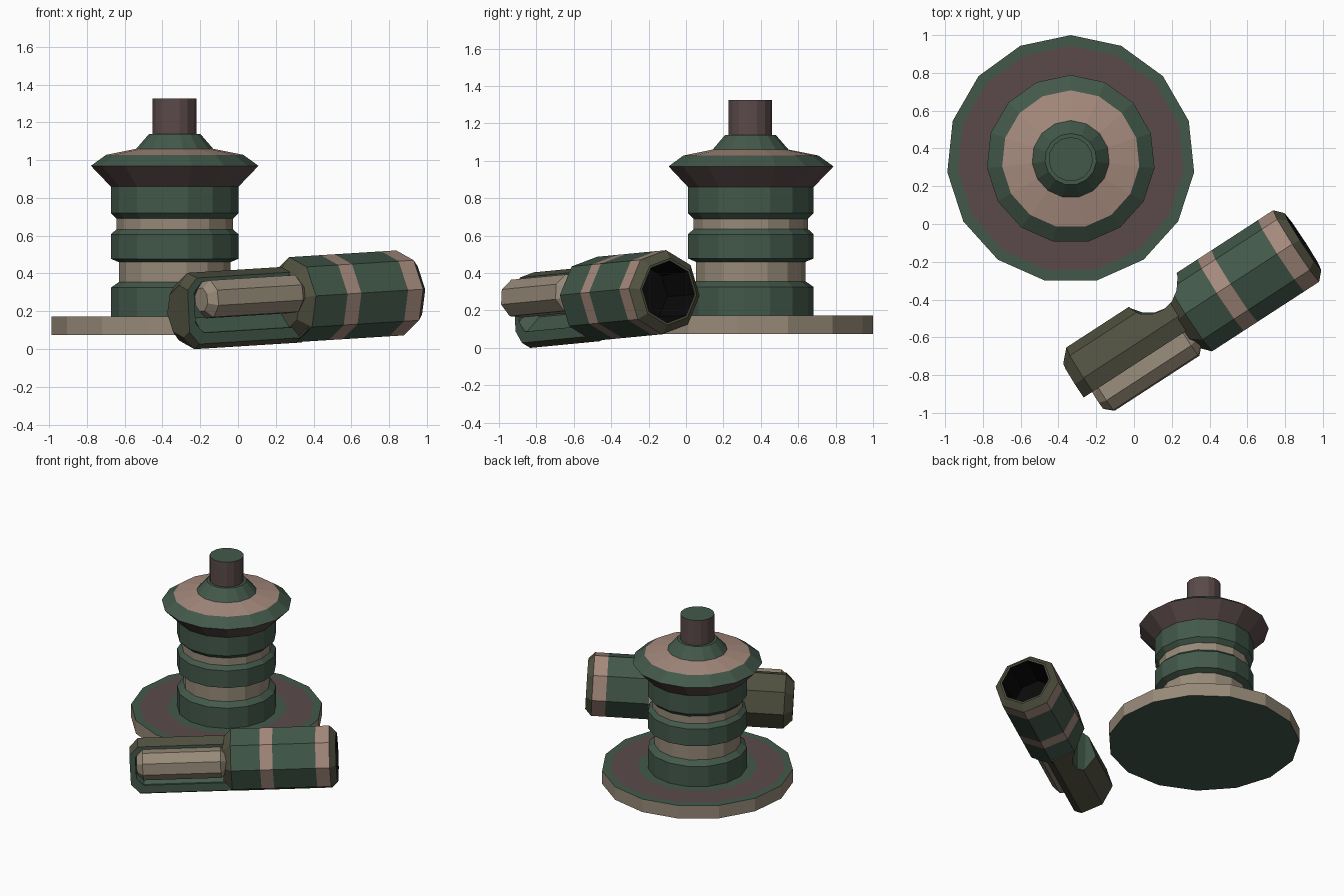
import bpy, bmesh, math
from mathutils import Matrix

if "Cube" in bpy.data.objects:
    bpy.data.objects.remove(bpy.data.objects["Cube"])

# shared palette, same slot order on every object
PALETTE = {
    "green": (0.055, 0.098, 0.068), "brown": (0.105, 0.068, 0.068),
    "pink": (0.38, 0.255, 0.205), "beige": (0.31, 0.255, 0.19),
    "olive": (0.082, 0.082, 0.052), "black": (0.003, 0.003, 0.003),
}
NAMES = list(PALETTE)
MATS = []
for n, c in PALETTE.items():
    m = bpy.data.materials.new(n)
    m.diffuse_color = (*c, 1)
    m.use_nodes = True
    m.node_tree.nodes["Principled BSDF"].inputs["Base Color"].default_value = m.diffuse_color
    MATS.append(m)


def lathe(name, profile, bands, sides, phase, matrix, caps):
    """Faceted turned solid: profile of (radius, height), one colour per band."""
    bm = bmesh.new()
    rings = []
    for r, z in profile:
        ring = []
        for i in range(sides):
            a = math.radians(phase) + math.tau * i / sides
            ring.append(bm.verts.new((r * math.cos(a), r * math.sin(a), z)))
        rings.append(ring)
    for lo, hi, colour in zip(rings, rings[1:], bands):
        for i in range(sides):
            j = (i + 1) % sides
            f = bm.faces.new((lo[i], lo[j], hi[j], hi[i]))
            f.material_index = NAMES.index(colour)
    for ring, colour in ((rings[0], caps[0]), (rings[-1], caps[1])):
        bm.faces.new(ring).material_index = NAMES.index(colour)
    bmesh.ops.recalc_face_normals(bm, faces=bm.faces)
    me = bpy.data.meshes.new(name)
    bm.to_mesh(me)
    bm.free()
    for m in MATS:
        me.materials.append(m)
    ob = bpy.data.objects.new(name, me)
    bpy.context.collection.objects.link(ob)
    ob.matrix_world = matrix
    return ob


def cut(target, cutter):
    mod = target.modifiers.new("cut", 'BOOLEAN')
    mod.operation = 'DIFFERENCE'
    mod.solver = 'EXACT'
    mod.object = cutter
    cutter.hide_render = True
    bpy.context.view_layer.update()
    bpy.context.view_layer.objects.active = target
    bpy.ops.object.modifier_apply(modifier=mod.name)


# standing post: base disc, grooved column, flared cap, spindle
post = Matrix.Translation((-0.335, 0.343, 0))
lathe("base_disc",
      [(0.657, 0.075), (0.657, 0.173), (0.60, 0.173), (0.41, 0.173), (0.34, 0.173)],
      ["beige", "green", "brown", "green"], 15, 90, post, ("green", "green"))
lathe("column",
      [(0.34, 0.173), (0.34, 0.325), (0.297, 0.355), (0.297, 0.46), (0.34, 0.478),
       (0.34, 0.607), (0.31, 0.634), (0.31, 0.69), (0.34, 0.72), (0.34, 0.862)],
      ["green", "green", "beige", "green", "green", "green", "beige", "green", "green"],
      15, 90, post, ("green", "green"))
lathe("flared_cap",
      [(0.34, 0.86), (0.446, 0.97), (0.365, 1.028), (0.205, 1.06), (0.137, 1.138)],
      ["brown", "green", "pink", "green"], 15, 90, post, ("brown", "green"))
lathe("spindle", [(0.117, 1.13), (0.117, 1.325)], ["brown"], 15, 90, post,
      ("brown", "green"))

# lying tool: its long axis is local X, tilted up slightly
frame = (Matrix.Translation((0.308, -0.474, 0.263))
         @ Matrix.Rotation(math.radians(33), 4, 'Z')
         @ Matrix.Rotation(math.radians(-3), 4, 'Y'))
along = Matrix(((0, 0, 1, 0), (1, 0, 0, 0), (0, 1, 0, 0), (0, 0, 0, 1)))


def at(y, z):
    return frame @ Matrix.Translation((0, y, z)) @ along


barrel = lathe("barrel",
               [(0.16, -0.08), (0.226, -0.02), (0.226, 0.18), (0.226, 0.267),
                (0.226, 0.562), (0.226, 0.657), (0.18, 0.70), (0.167, 0.70),
                (0.155, 0.45)],
               ["olive", "green", "pink", "green", "pink", "olive", "olive", "black"],
               8, -5, at(0, 0), ("olive", "black"))
handle = lathe("handle", [(0.14, -0.72), (0.203, -0.66), (0.203, 0.02)],
               ["olive", "olive"], 8, -5, at(0.01, -0.027), ("olive", "olive"))

# cutters: flat front, bar groove, round scoop behind the neck
flat = lathe("flat_cutter", [(0.4, -1), (0.4, -0.03)], ["green"], 4, 45,
             at(-0.06 - 0.4 * math.cos(math.pi / 4), 0), ("green", "green"))
groove = lathe("groove_cutter", [(0.09, -0.68), (0.145, -0.63), (0.145, -0.07)],
               ["green", "green"], 8, 22.5, at(-0.10, -0.01), ("green", "green"))
scoop = lathe("scoop_cutter", [(0.165, -0.5), (0.165, 0.5)], ["green"], 16, 0,
              frame @ Matrix.Translation((-0.11, 0.265, 0)), ("green", "green"))
for c in (flat, groove, scoop):
    cut(handle, c)
cut(barrel, scoop)
for c in (flat, groove, scoop):
    bpy.data.objects.remove(c)

# bar seated in the groove
lathe("side_bar", [(0.065, -0.668), (0.106, -0.625), (0.106, -0.09), (0.06, -0.045)],
      ["beige"] * 3, 8, 17.5, at(-0.107, 0.033), ("beige", "beige"))
